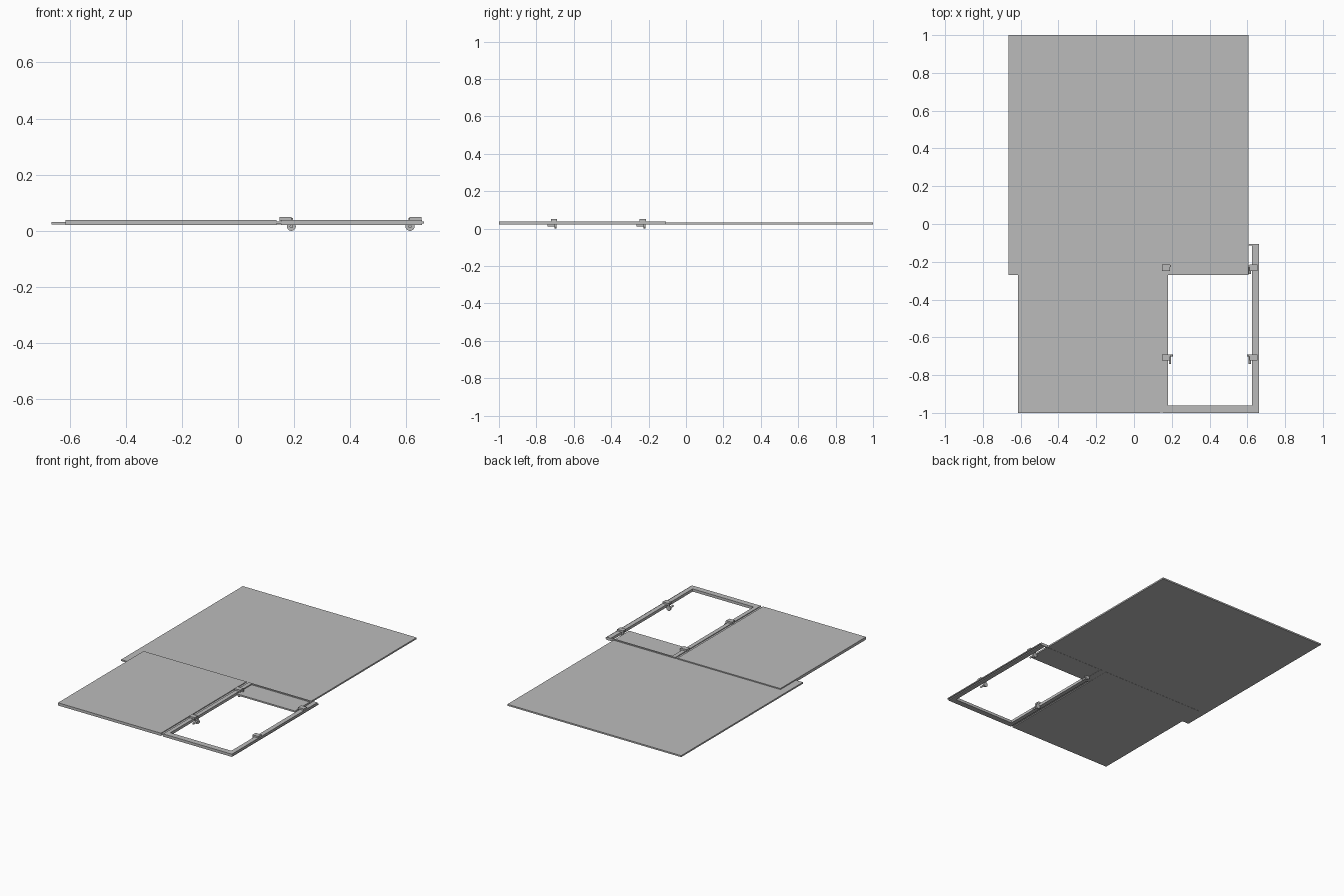
import bpy
import math

if "Cube" in bpy.data.objects:
    bpy.data.objects.remove(bpy.data.objects["Cube"], do_unlink=True)

grey = bpy.data.materials.new("plain grey")
grey.use_nodes = True
grey.diffuse_color = (0.5, 0.5, 0.5, 1)
grey.node_tree.nodes["Principled BSDF"].inputs["Base Color"].default_value = (0.5, 0.5, 0.5, 1)


def box(name, x, y, z):
    """Box from (min, max) pairs along each axis."""
    bpy.ops.mesh.primitive_cube_add(size=1, location=[sum(r) / 2 for r in (x, y, z)])
    ob = bpy.context.object
    ob.name = name
    ob.scale = [r[1] - r[0] for r in (x, y, z)]
    bpy.ops.object.transform_apply(location=False, rotation=False, scale=True)
    ob.data.materials.append(grey)
    return ob


def rod(name, x, y, z, radius):
    """Cylinder running along y."""
    bpy.ops.mesh.primitive_cylinder_add(
        vertices=20, radius=radius, depth=y[1] - y[0],
        location=(x, sum(y) / 2, z), rotation=(math.pi / 2, 0, 0))
    ob = bpy.context.object
    ob.name = name
    ob.data.materials.append(grey)
    bpy.ops.object.shade_smooth_by_angle()
    return ob


BODY = (0.021, 0.039)
LIP = (0.027, 0.034)

# Large rear sheet and thicker front sheet
box("rear_panel", (-0.665, 0.605), (-0.27, 1.0), (0.022, 0.032))
box("front_panel", (-0.615, 0.137), (-1.0, -0.107), BODY)

# Open frame: two side rails and two end rails
box("frame_left_rail", (0.153, 0.18), (-1.0, -0.107), BODY)
box("frame_right_rail", (0.625, 0.655), (-1.0, -0.107), BODY)
box("frame_front_rail", (0.18, 0.625), (-1.0, -0.962), BODY)
box("frame_back_rail", (0.18, 0.625), (-0.115, -0.107), BODY)

# Thin lips along the outside of the frame
box("left_lip", (0.137, 0.153), (-0.997, -0.11), LIP)
box("right_lip", (0.655, 0.663), (-1.0, -0.107), LIP)

# Four latches: block on the rail, turning disc and pin beneath
for side, block, pivot in (("left", (0.147, 0.19), 0.19),
                           ("right", (0.612, 0.654), 0.613)):
    for place, y in (("front", -0.69), ("back", -0.215)):
        tag = f"{place}_{side}"
        box(tag + "_latch_block", block, (y - 0.033, y), (0.036, 0.05))
        box(tag + "_latch_arm", (pivot - 0.006, pivot + 0.006),
            (y - 0.012, y - 0.002), (0.014, 0.045))
        rod(tag + "_latch_disc", pivot, (y - 0.012, y - 0.002), 0.016, 0.016)
        rod(tag + "_latch_pin", pivot, (y - 0.05, y - 0.012), 0.016, 0.006)
